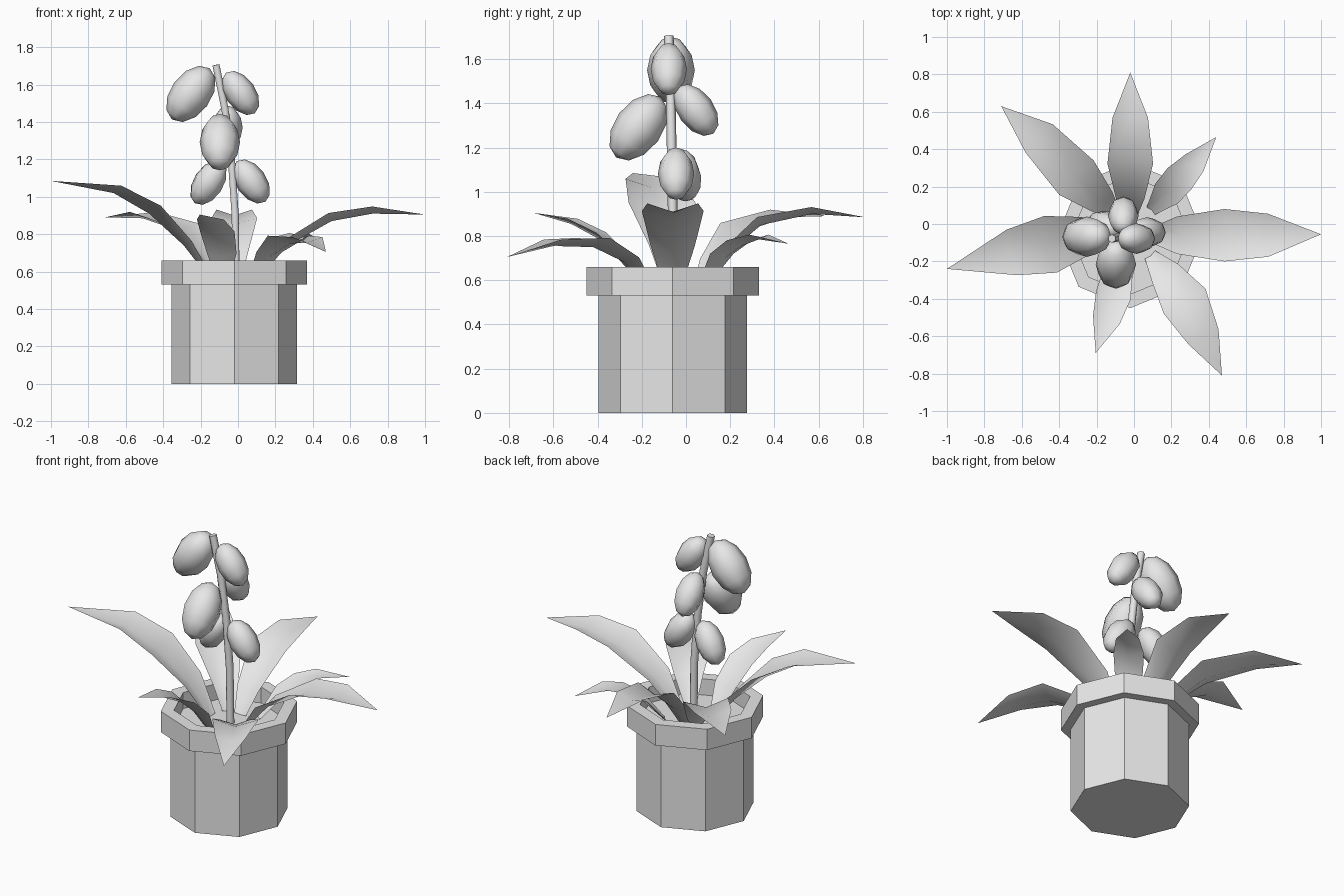
import bpy, bmesh, math
from mathutils import Vector, Matrix

old = bpy.data.objects.get("Cube")
if old:
    bpy.data.objects.remove(old, do_unlink=True)

GREY = (0.8, 0.8, 0.8, 1)
mat = bpy.data.materials.new("plain grey")
mat.use_nodes = True
mat.diffuse_color = GREY
mat.node_tree.nodes["Principled BSDF"].inputs["Base Color"].default_value = GREY

AXIS = Vector((-0.02, -0.06, 0))   # centre line of the pot


def add_object(name, bm, smooth=False):
    bmesh.ops.recalc_face_normals(bm, faces=bm.faces)
    for f in bm.faces:
        f.smooth = smooth
    mesh = bpy.data.meshes.new(name)
    bm.to_mesh(mesh)
    bm.free()
    mesh.materials.append(mat)
    ob = bpy.data.objects.new(name, mesh)
    bpy.context.collection.objects.link(ob)
    return ob


def lathe(name, profile, sides=8):
    """Turn a (radius, height) profile into a faceted closed solid."""
    bm = bmesh.new()
    rings = []
    for r, z in profile:
        angles = [math.tau * k / sides for k in range(sides)]
        rings.append([bm.verts.new(AXIS + Vector((r * math.cos(a), r * math.sin(a), z)))
                      for a in angles])
    for lo, hi in zip(rings, rings[1:]):
        for k in range(sides):
            n = (k + 1) % sides
            bm.faces.new((lo[k], lo[n], hi[n], hi[k]))
    bm.faces.new(rings[0])
    bm.faces.new(rings[-1])
    return add_object(name, bm)


def leaf(name, path):
    """Channelled leaf: path rows are x, y, z, half width; the last is the tip."""
    bm = bmesh.new()
    pts = [Vector(p[:3]) for p in path]
    rows = []
    for i, p in enumerate(path[:-1]):
        along = (pts[i + 1] - pts[max(i - 1, 0)]).normalized()
        side = along.cross(Vector((0, 0, 1))).normalized()
        lift = side.cross(along) * p[3] * 0.33
        rows.append([bm.verts.new(pts[i] + side * p[3] * s + lift * abs(s))
                     for s in (-1, 0, 1)])
    tip = bm.verts.new(pts[-1])
    for a, b in zip(rows, rows[1:]):
        for k in (0, 1):
            bm.faces.new((a[k], a[k + 1], b[k + 1], b[k]))
    for k in (0, 1):
        bm.faces.new((rows[-1][k], rows[-1][k + 1], tip))
    return add_object(name, bm, True)


def bud(name, centre, lean, half_length, half_width):
    """Egg-shaped bud whose lower end swings outward along lean."""
    bm = bmesh.new()
    bmesh.ops.create_uvsphere(bm, u_segments=8, v_segments=6, radius=1)
    axis = Vector((-lean[0], -lean[1], 1.35))
    turn = axis.to_track_quat('Z', 'Y').to_matrix().to_4x4()
    size = Matrix.Diagonal((half_width, half_width, half_length, 1))
    bm.transform(Matrix.Translation(centre) @ turn @ size)
    return add_object(name, bm, True)


# Pot with its thick rim, and the soil inside
lathe("pot", [(0.335, 0), (0.335, 0.53), (0.39, 0.53), (0.39, 0.66),
              (0.315, 0.66), (0.315, 0.56)])

# Flower stem
curve = bpy.data.curves.new("stem", 'CURVE')
curve.dimensions = '3D'
curve.bevel_depth = 0.022
curve.bevel_resolution = 1
curve.use_fill_caps = True
stem_path = [(-0.01, -0.06, 0.55), (-0.015, -0.06, 0.9), (-0.035, -0.065, 1.2),
             (-0.07, -0.07, 1.47), (-0.118, -0.078, 1.705)]
spline = curve.splines.new('POLY')
spline.points.add(len(stem_path) - 1)
for point, co in zip(spline.points, stem_path):
    point.co = (*co, 1)
curve.materials.append(mat)
bpy.context.collection.objects.link(bpy.data.objects.new("stem", curve))

# Buds, three large-to-small pairs up the stem
BIG, SMALL = (0.17, 0.108), (0.133, 0.082)
bud("upper_right_bud", (-0.252, -0.068, 1.55), (-1, 0), *BIG)
bud("upper_left_bud", (0.013, -0.078, 1.555), (0.95, 0), *SMALL)
bud("middle_front_bud", (-0.097, -0.215, 1.292), (0, -1), *BIG)
bud("middle_back_bud", (-0.057, 0.045, 1.37), (0, 1), *SMALL)
bud("lower_right_bud", (-0.158, -0.012, 1.075), (-0.9, 0.25), *SMALL)
bud("lower_left_bud", (0.07, -0.045, 1.082), (0.95, 0), *SMALL)

# Leaves arching out of the soil
leaf("back_leaf", [(-0.02, 0.06, 0.56, 0.04), (-0.02, 0.15, 0.69, 0.075),
                   (-0.02, 0.34, 0.85, 0.122), (-0.02, 0.57, 0.9, 0.095),
                   (-0.02, 0.81, 0.885, 0)])
leaf("left_leaf", [(0.1, -0.06, 0.56, 0.04), (0.25, -0.06, 0.73, 0.1),
                   (0.5, -0.06, 0.87, 0.14), (0.72, -0.06, 0.91, 0.115),
                   (1.0, -0.055, 0.905, 0)])
leaf("front_left_leaf", [(0.09, -0.17, 0.56, 0.035), (0.175, -0.275, 0.68, 0.085),
                         (0.275, -0.42, 0.75, 0.13), (0.37, -0.6, 0.755, 0.09),
                         (0.47, -0.81, 0.705, 0)])
leaf("front_leaf", [(-0.08, -0.19, 0.56, 0.04), (-0.09, -0.28, 0.68, 0.08),
                    (-0.115, -0.4, 0.79, 0.095), (-0.15, -0.52, 0.855, 0.075),
                    (-0.205, -0.69, 0.905, 0)])
leaf("right_leaf", [(-0.15, -0.06, 0.56, 0.04), (-0.29, -0.07, 0.74, 0.105),
                    (-0.475, -0.115, 0.91, 0.155), (-0.665, -0.155, 1.02, 0.125),
                    (-1.0, -0.24, 1.085, 0)])
leaf("back_right_leaf", [(-0.11, 0.06, 0.56, 0.035), (-0.18, 0.13, 0.68, 0.075),
                         (-0.32, 0.26, 0.82, 0.13), (-0.51, 0.46, 0.885, 0.105),
                         (-0.71, 0.63, 0.89, 0)])
leaf("back_left_leaf", [(0.095, 0.075, 0.56, 0.03), (0.185, 0.175, 0.7, 0.08),
                        (0.25, 0.25, 0.755, 0.085), (0.325, 0.33, 0.785, 0.065),
                        (0.44, 0.465, 0.765, 0)])
